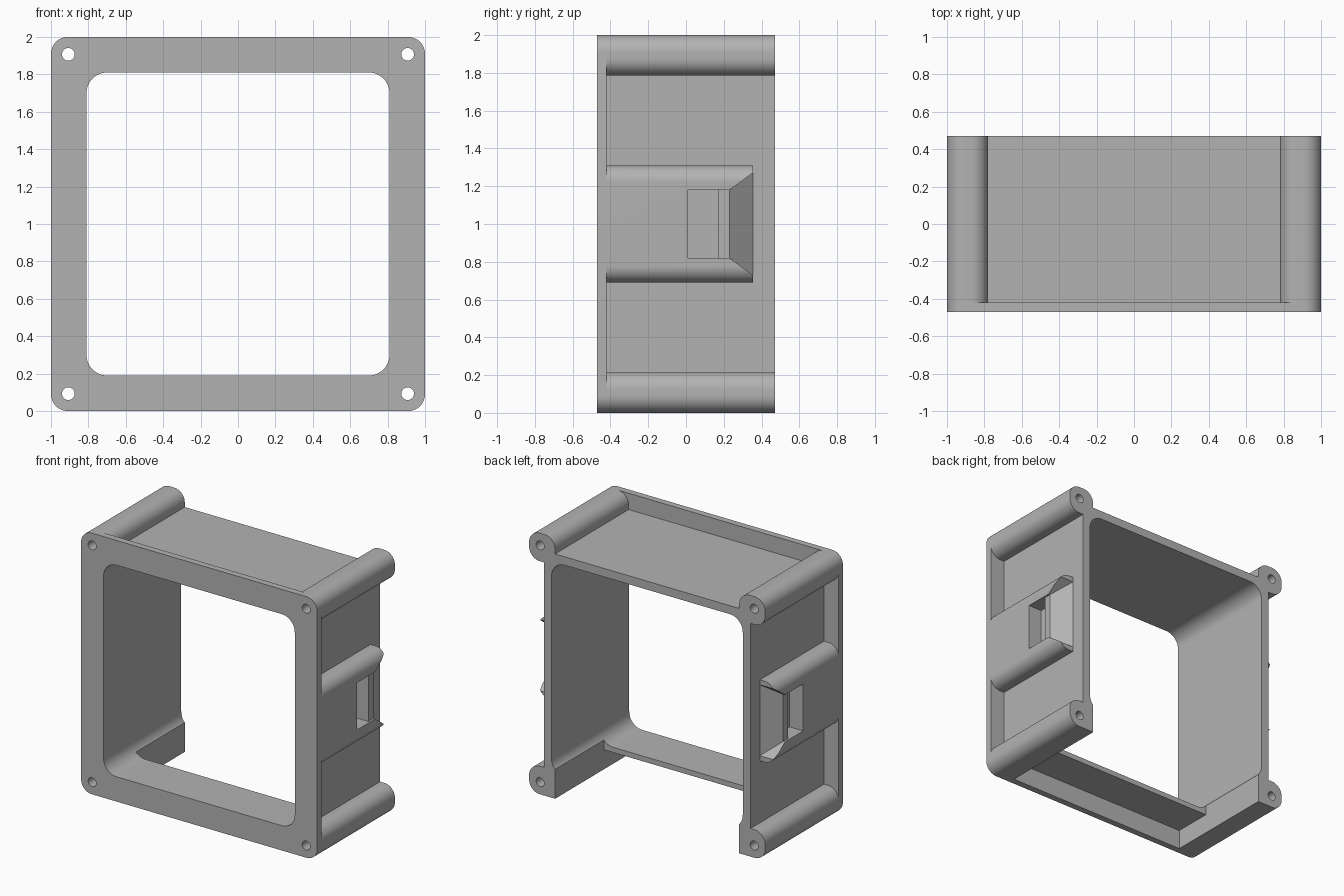
import bpy, bmesh, math

if "Cube" in bpy.data.objects:
    bpy.data.objects.remove(bpy.data.objects["Cube"], do_unlink=True)

grey = bpy.data.materials.new("plain grey")
grey.use_nodes = True
colour = (0.45, 0.45, 0.45, 1)
grey.diffuse_color = colour
grey.node_tree.nodes["Principled BSDF"].inputs["Base Color"].default_value = colour

FRONT, PLATE, BACK = -0.47, -0.42, 0.47


def finish(name, bm):
    bmesh.ops.recalc_face_normals(bm, faces=bm.faces)
    mesh = bpy.data.meshes.new(name)
    bm.to_mesh(mesh)
    bm.free()
    mesh.materials.append(grey)
    ob = bpy.data.objects.new(name, mesh)
    bpy.context.collection.objects.link(ob)
    return ob


def rounded(x0, x1, z0, z1, radii, steps=12):
    """Rectangle outline; radii run right-top, left-top, left-bottom, right-bottom."""
    pts = []
    corners = ((x1, z1, -1, -1), (x0, z1, 1, -1), (x0, z0, 1, 1), (x1, z0, -1, 1))
    for i, ((x, z, dx, dz), r) in enumerate(zip(corners, radii)):
        if r == 0:
            pts.append((x, z))
            continue
        for k in range(steps + 1):
            a = math.pi / 2 * (i + k / steps)
            pts.append((x + dx * r + r * math.cos(a), z + dz * r + r * math.sin(a)))
    return pts


def prism(name, outline, y0, y1):
    """Extrude an x-z outline along y."""
    bm = bmesh.new()
    face = bm.faces.new([bm.verts.new((x, y0, z)) for x, z in outline])
    new = bmesh.ops.extrude_face_region(bm, geom=[face])["geom"]
    bmesh.ops.translate(bm, vec=(0, y1 - y0, 0),
                        verts=[v for v in new if isinstance(v, bmesh.types.BMVert)])
    return finish(name, bm)


def box(name, x0, x1, y0, y1, z0, z1):
    return prism(name, rounded(x0, x1, z0, z1, (0,) * 4), y0, y1)


def hull(name, pts):
    bm = bmesh.new()
    for p in pts:
        bm.verts.new(p)
    bmesh.ops.convex_hull(bm, input=bm.verts)
    return finish(name, bm)


def cut(ob, *cutters):
    """Subtract the cutters, then delete them."""
    for c in cutters:
        m = ob.modifiers.new("cut", "BOOLEAN")
        m.operation, m.solver, m.object = "DIFFERENCE", "EXACT", c
    bpy.context.view_layer.update()
    ev = ob.evaluated_get(bpy.context.evaluated_depsgraph_get())
    mesh = bpy.data.meshes.new_from_object(ev)
    ob.modifiers.clear()
    ob.data = mesh
    for c in cutters:
        bpy.data.objects.remove(c, do_unlink=True)


def screw_hole(sx, sz):
    r, c = 0.034, 0.907
    x, z = sx * c, 1 + sz * c
    return prism("hole_cutter", rounded(x - r, x + r, z - r, z + r, (r * 0.999,) * 4, 8), -0.6, 0.6)


def opening():
    return prism("opening_cutter", rounded(-0.81, 0.81, 0.19, 1.81, (0.11,) * 4), -0.6, 0.6)


corners = [(sx, sz) for sx in (-1, 1) for sz in (-1, 1)]
parts = []

# Front frame with window and screw holes
frame = prism("front_frame", rounded(-1, 1, 0, 2, (0.09,) * 4), FRONT, PLATE)
cut(frame, opening(), *[screw_hole(*c) for c in corners])
parts.append(frame)

# Wall around the window, open underneath except for a short front ledge
wall = box("shell_wall", -0.875, 0.875, PLATE - 0.01, BACK, 0.125, 1.875)
cut(wall, opening(),
    box("ledge_cutter", -0.78, 0.78, -0.6, -0.1, -0.1, 0.15),
    box("floor_cutter", -0.78, 0.78, -0.12, 0.6, -0.1, 0.5))
parts.append(wall)

# Corner screw posts; the lower ones stand on square feet
for sx, sz in corners:
    side = "left" if sx > 0 else "right"
    level = "upper" if sz > 0 else "lower"
    xs = sorted((sx * 0.78, sx * 1.0))
    zs = sorted((1 + sz * 0.785, 1 + sz))
    radii = [0.09] * 4
    if sz < 0:
        radii[2 if sx > 0 else 3] = 0
    post = prism(f"{level}_{side}_post", rounded(*xs, *zs, radii), PLATE - 0.01, BACK)
    cut(post, screw_hole(sx, sz))
    parts.append(post)

# Side catch blocks with a flared ramp, a lip and a pocket
for sx, side in ((1, "left"), (-1, "right")):
    radii = (0.085, 0, 0, 0.085) if sx > 0 else (0, 0.085, 0.085, 0)
    catch = prism(f"{side}_catch", rounded(*sorted((sx * 0.85, sx)), 0.69, 1.31, radii),
                  PLATE - 0.01, 0.355)
    ramp = [(sx * x, y, 1 + s * w) for s in (-1, 1) for x, y, w in
            ((0.985, 0.23, 0.18), (1.1, 0.23, 0.18), (0.87, 0.36, 0.275), (1.1, 0.36, 0.275))]
    cut(catch, hull("ramp_cutter", ramp),
        box("lip_cutter", *sorted((sx * 0.985, sx * 1.1)), 0.16, 0.232, 0.82, 1.18),
        box("pocket_cutter", *sorted((sx * 0.885, sx * 1.1)), 0.01, 0.17, 0.82, 1.18))
    parts.append(catch)

# Smooth the rounded faces, keep the edges crisp
bpy.ops.object.select_all(action="DESELECT")
for ob in parts:
    ob.select_set(True)
bpy.context.view_layer.objects.active = parts[0]
bpy.ops.object.shade_smooth_by_angle(angle=math.radians(30))
